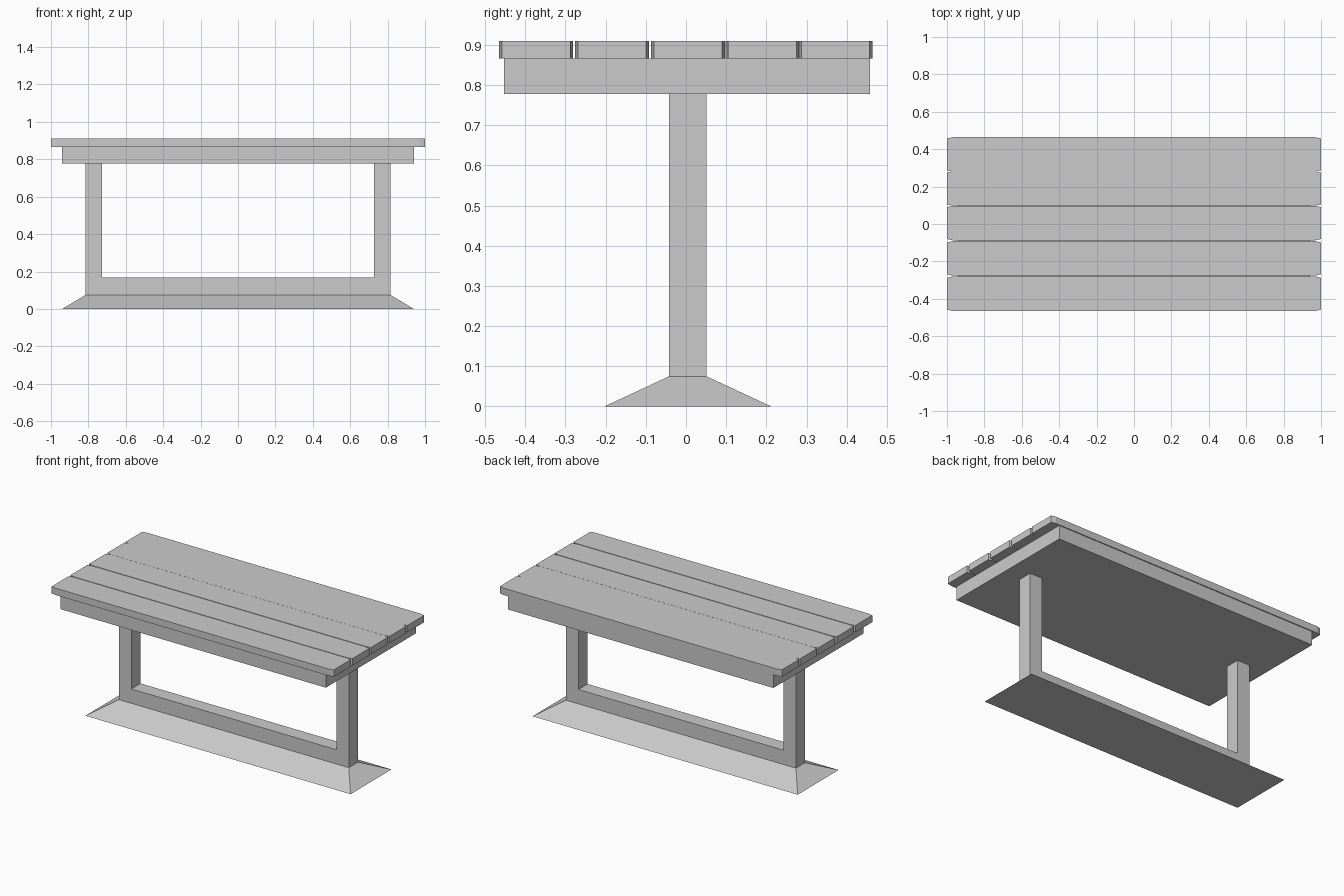
import bpy, bmesh
from mathutils import Vector

if "Cube" in bpy.data.objects:
    bpy.data.objects.remove(bpy.data.objects["Cube"])


def prism(name, outline, push):
    """Flat outline extruded along a vector into a closed solid."""
    bm = bmesh.new()
    face = bm.faces.new([bm.verts.new(p) for p in outline])
    ext = bmesh.ops.extrude_face_region(bm, geom=[face], use_keep_orig=True)
    top = [v for v in ext["geom"] if isinstance(v, bmesh.types.BMVert)]
    bmesh.ops.translate(bm, verts=top, vec=Vector(push))
    bmesh.ops.recalc_face_normals(bm, faces=bm.faces[:])
    mesh = bpy.data.meshes.new(name)
    bm.to_mesh(mesh)
    bm.free()
    obj = bpy.data.objects.new(name, mesh)
    bpy.context.collection.objects.link(obj)
    return obj


def rect(hx, y0, y1, z):
    return [(-hx, y0, z), (hx, y0, z), (hx, y1, z), (-hx, y1, z)]


# tabletop planks with slightly tapered ends
half, inset, taper = 0.092, 0.007, 0.03
for i, y in enumerate((-0.373, -0.184, 0.005, 0.19, 0.372)):
    a, b = 1 - taper, half - inset
    outline = [(-a, y - half), (a, y - half), (1, y - b), (1, y + b),
               (a, y + half), (-a, y + half), (-1, y + b), (-1, y - b)]
    prism(f"plank_{i + 1}", [(px, py, 0.866) for px, py in outline], (0, 0, 0.044))

# solid bed beneath the planks
prism("apron", rect(0.94, -0.453, 0.458, 0.778), (0, 0, 0.088))

# U-shaped frame: two legs joined by a low beam
y0, y1 = -0.042, 0.051
u = [(-0.815, 0.075), (0.815, 0.075), (0.815, 0.778), (0.727, 0.778),
     (0.727, 0.167), (-0.727, 0.167), (-0.727, 0.778), (-0.815, 0.778)]
prism("leg_frame", [(x, y0, z) for x, z in u], (0, y1 - y0, 0))

# flared foot: box whose top narrows to the frame footprint
foot = prism("foot", rect(0.94, -0.203, 0.212, 0), (0, 0, 0.075))
for v in foot.data.vertices:
    if v.co.z > 0.05:
        v.co.x = 0.815 if v.co.x > 0 else -0.815
        v.co.y = y1 if v.co.y > 0 else y0
foot.data.update()
